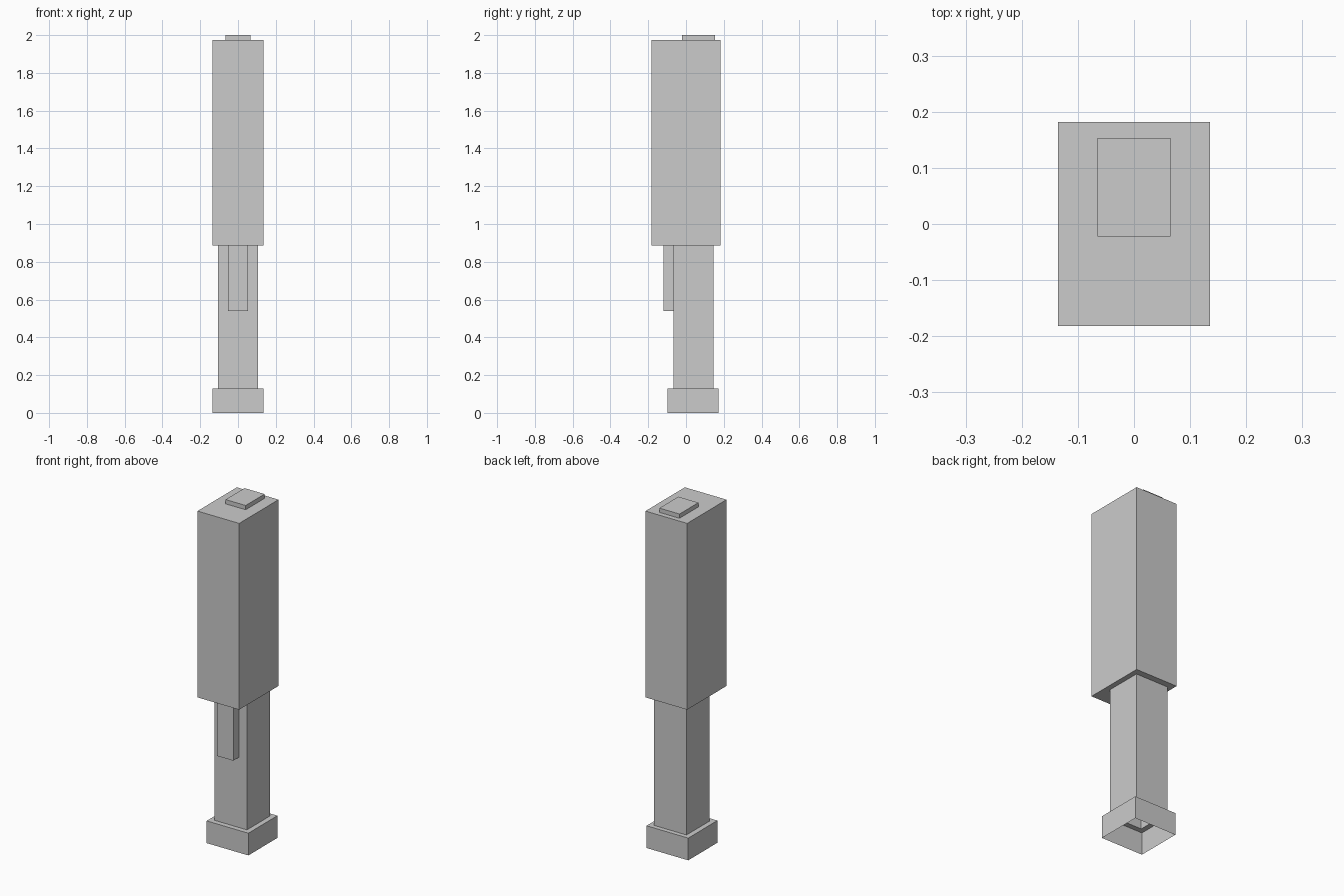
import bpy, bmesh

if "Cube" in bpy.data.objects:
    bpy.data.objects.remove(bpy.data.objects["Cube"])


def add_object(name, bm):
    bmesh.ops.recalc_face_normals(bm, faces=bm.faces)
    mesh = bpy.data.meshes.new(name)
    bm.to_mesh(mesh)
    bm.free()
    obj = bpy.data.objects.new(name, mesh)
    bpy.context.collection.objects.link(obj)
    return obj


def stepped_shell(name, sections, cap_top=True, cap_bottom=False):
    """Loft rectangular sections (half width, y min, y max, z) bottom to top."""
    bm = bmesh.new()
    rings = [[bm.verts.new(p) for p in ((-w, y0, z), (w, y0, z), (w, y1, z), (-w, y1, z))]
             for w, y0, y1, z in sections]
    for low, high in zip(rings, rings[1:]):
        for i in range(4):
            j = (i + 1) % 4
            bm.faces.new((low[i], low[j], high[j], high[i]))
    if cap_top:
        bm.faces.new(rings[-1])
    if cap_bottom:
        bm.faces.new(rings[0][::-1])
    return add_object(name, bm)


# Section outlines: half width, y min, y max
foot = (0.135, -0.097, 0.172)
grip = (0.105, -0.067, 0.145)
body = (0.135, -0.182, 0.182)
button = (0.065, -0.022, 0.153)

# Hollow foot and grip, open underneath, stepping out to the body and top button
stepped_shell("stepped_body", [
    (*foot, 0.0), (*foot, 0.13),
    (*grip, 0.13), (*grip, 0.885),
    (*body, 0.885), (*body, 1.975),
    (*button, 1.975), (*button, 2.0),
])

# Narrow bar on the front of the grip, running up to the body
stepped_shell("front_bar", [(0.052, -0.118, -0.067, 0.54), (0.052, -0.118, -0.067, 0.885)],
              cap_top=False, cap_bottom=True)
